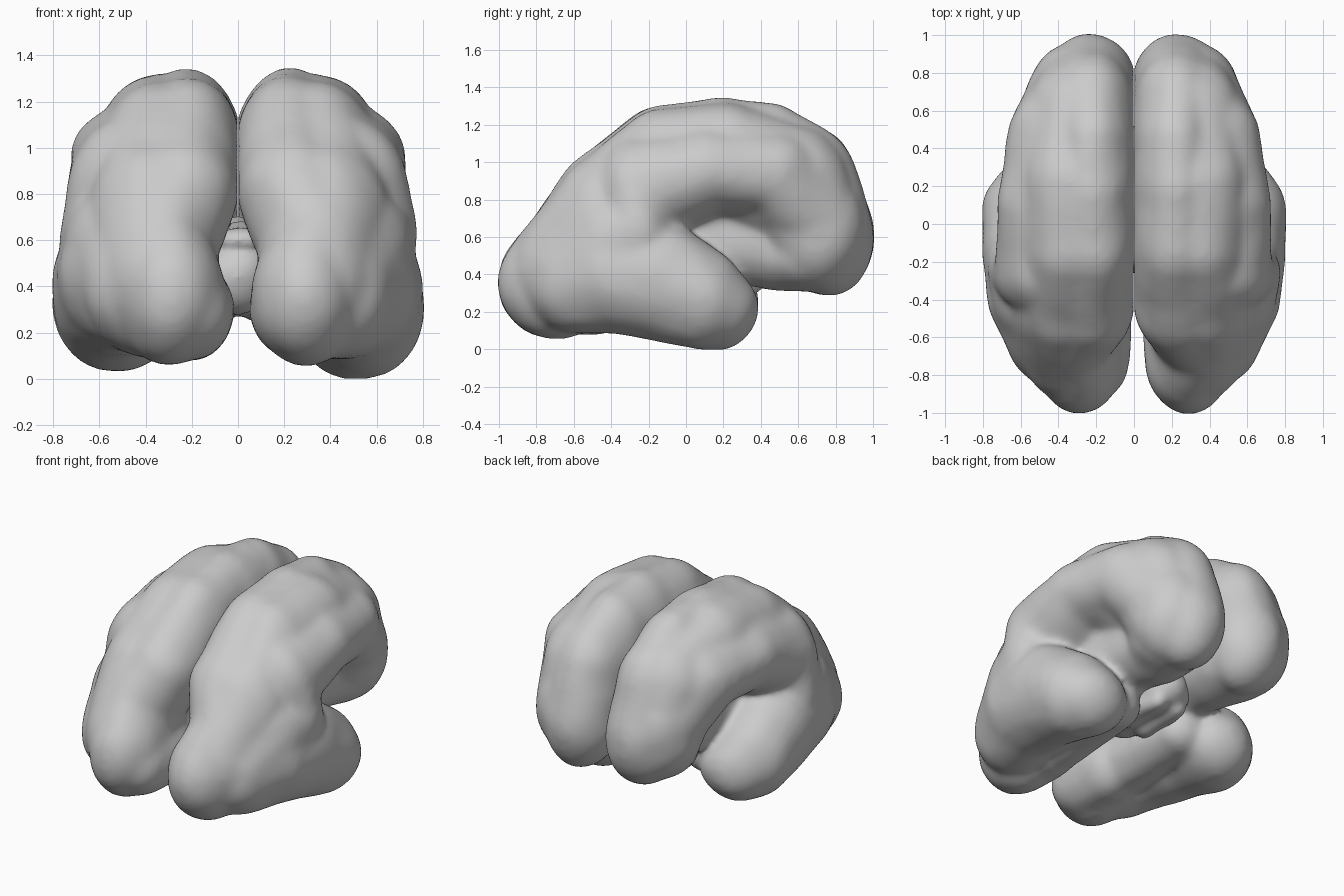
import bpy
import bmesh
from mathutils import Matrix, Vector, noise

old = bpy.data.objects.get("Cube")
if old:
    bpy.data.objects.remove(old)

GREY = (0.6, 0.6, 0.6, 1)
mat = bpy.data.materials.new("soft grey")
mat.use_nodes = True
mat.diffuse_color = GREY
bsdf = mat.node_tree.nodes["Principled BSDF"]
bsdf.inputs["Base Color"].default_value = GREY

STEPS = 7
GAP = 0.003

# Each lobe is a chain of ellipsoids: centre x, y, z, then radius x, y, z
medial_ridge = [
    (.23, .76, .60, .24, .25, .32),
    (.23, .63, .86, .24, .30, .35),
    (.22, .43, .95, .24, .30, .37),
    (.22, .18, .99, .24, .32, .36),
    (.22, -.12, .96, .24, .30, .35),
    (.24, -.42, .80, .245, .28, .27),
    (.34, -.56, .55, .23, .30, .31),
    (.29, -.70, .36, .24, .31, .31),
]
middle_ridge = [
    (.30, .70, .62, .26, .26, .30),
    (.31, .58, .87, .27, .30, .33),
    (.34, .22, 1.01, .27, .30, .31),
    (.34, -.12, .96, .27, .30, .33),
    (.38, -.42, .70, .28, .30, .35),
    (.34, -.64, .42, .27, .30, .32),
]
lateral_ridge = [
    (.31, .75, .66, .23, .21, .28),
    (.38, .45, .94, .30, .27, .24),
    (.42, .10, .96, .31, .30, .24),
    (.44, -.26, .84, .30, .24, .30),
    (.49, -.25, .62, .29, .20, .25),
    (.46, -.38, .53, .30, .29, .35),
    (.38, -.60, .39, .30, .27, .30),
]
temporal_lobe = [
    (.43, -.58, .36, .25, .28, .28),
    (.49, -.38, .41, .29, .28, .33),
    (.53, -.13, .37, .28, .25, .33),
    (.54, .08, .27, .265, .24, .275),
    (.50, .17, .22, .24, .22, .225),
]
occipital_base = [
    (.25, -.50, .31, .20, .24, .22),
    (.25, -.69, .31, .20, .25, .22),
]
inner_fold = [
    (.24, -.45, .30, .18, .20, .20),
    (.26, .12, .28, .17, .16, .15),
]
core = [
    (.23, .05, .60, .21, .30, .28),
    (.23, .35, .58, .21, .30, .24),
    (.22, .50, .51, .21, .20, .20),
    (.25, .62, .51, .25, .22, .205),
]


def add_chain(bm, keys, side=1, lift=0, inward=0):
    """Fill a path with closely spaced, blended ellipsoids."""
    for a, b in zip(keys, keys[1:]):
        for i in range(STEPS + 1):
            t = i / STEPS
            x, y, z, rx, ry, rz = [p + (q - p) * t for p, q in zip(a, b)]
            place = Matrix.Translation((side * (x - inward), y, z + lift))
            scale = Matrix.Diagonal((rx, ry, rz, 1))
            bmesh.ops.create_icosphere(bm, subdivisions=3, radius=1,
                                       matrix=place @ scale)


def fuse(name, bm, smoothing):
    """Merge the overlapping ellipsoids into one smooth skin."""
    mesh = bpy.data.meshes.new(name)
    bm.to_mesh(mesh)
    bm.free()
    obj = bpy.data.objects.new(name, mesh)
    bpy.context.collection.objects.link(obj)
    remesh = obj.modifiers.new("fuse", 'REMESH')
    remesh.mode = 'VOXEL'
    remesh.voxel_size = 0.02
    smooth = obj.modifiers.new("soften", 'SMOOTH')
    smooth.factor = 0.5
    smooth.iterations = smoothing
    graph = bpy.context.evaluated_depsgraph_get()
    final = bpy.data.meshes.new_from_object(obj.evaluated_get(graph))
    obj.modifiers.clear()
    obj.data = final
    final.name = name
    final.materials.clear()
    final.materials.append(mat)
    for poly in final.polygons:
        poly.use_smooth = True
        poly.material_index = 0
    return obj


def ripple(obj, amount):
    """Add faint organic unevenness along the normals."""
    mesh = obj.data
    normals = [v.normal.copy() for v in mesh.vertices]
    for v, n in zip(mesh.vertices, normals):
        v.co += n * amount * noise.noise(Vector(v.co) * 5)


# Two hemispheres, the right one with a higher temporal lobe
# and an occipital lobe that sits closer to the midline
for name, side, lift, inward in (("left_hemisphere", 1, 0, 0),
                                 ("right_hemisphere", -1, 0.035, 0.035)):
    bm = bmesh.new()
    for ridge in (medial_ridge, middle_ridge, lateral_ridge,
                  inner_fold, core):
        add_chain(bm, ridge, side)
    add_chain(bm, temporal_lobe, side, lift)
    add_chain(bm, occipital_base, side, -lift / 2, inward)
    half = fuse(name, bm, 22)
    ripple(half, 0.008)
    # Flat inner wall along the midline cleft
    for v in half.data.vertices:
        v.co.x = side * max(side * v.co.x, GAP)
        v.co.z = max(v.co.z, 0)

# Central bridge joining the hemispheres
bm = bmesh.new()
add_chain(bm, [(0, -.10, .44, .17, .16, .16), (0, .25, .42, .17, .20, .16)])
add_chain(bm, [(0, -.12, .60, .12, .12, .06), (0, .40, .62, .10, .12, .08)])
for s in (1, -1):
    add_chain(bm, [(.09, .05, .32, .09, .12, .08),
                   (.07, .30, .31, .06, .08, .07)], s)
bridge = fuse("central_bridge", bm, 6)
ripple(bridge, 0.02)
